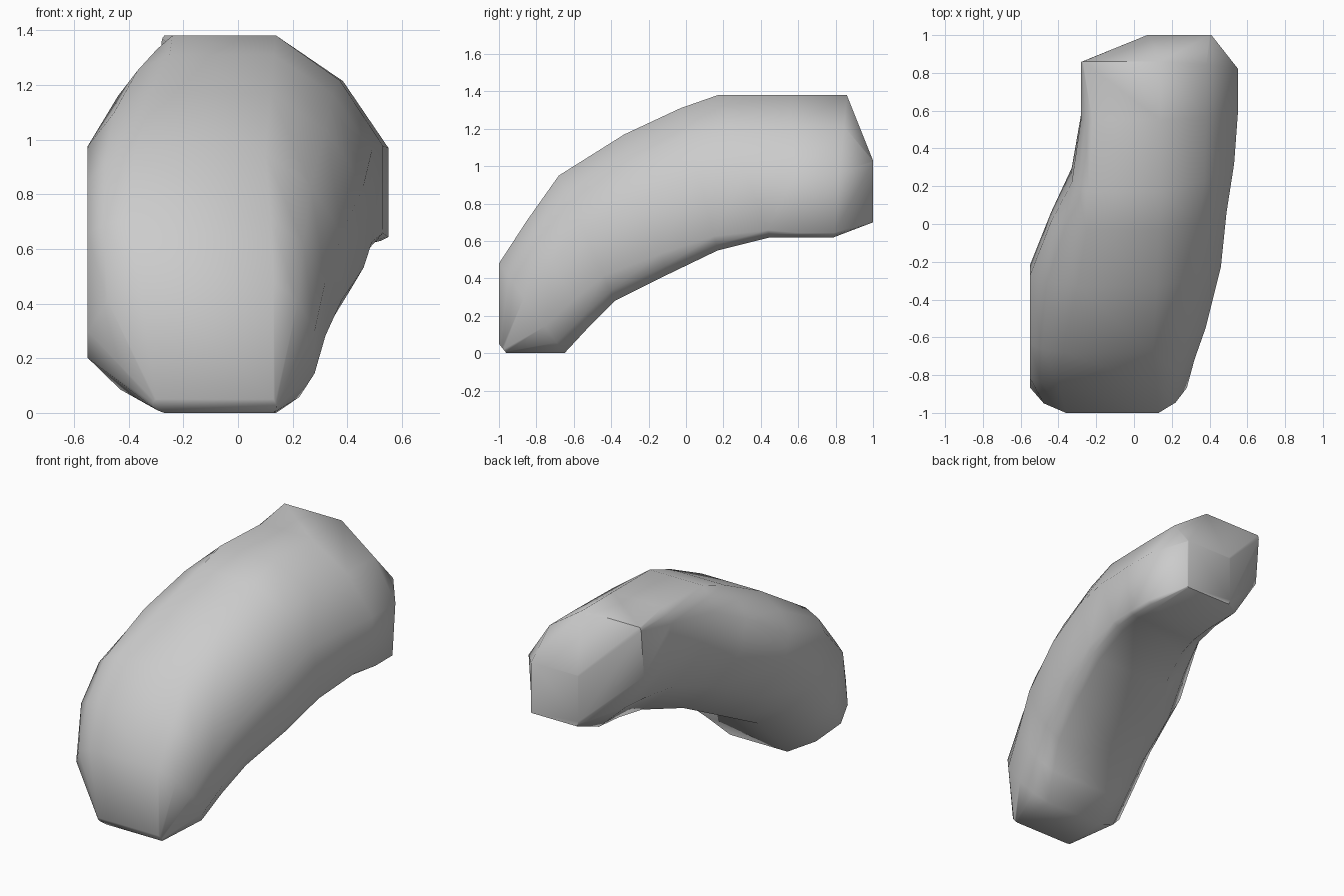
import bpy, bmesh, math
from mathutils import Vector

if "Cube" in bpy.data.objects:
    bpy.data.objects.remove(bpy.data.objects["Cube"])

# Slanted cross-sections along the curved body:
# bottom y,z | top y,z | left x, height range | right x, height range | bottom x range | top x range
SECTIONS = [
    (-.96, 0, -1, .05, -.31, .4, .7, .14, .4, .6, -.27, .13, -.3, .13),
    (-.65, 0, -1, .48, -.55, .42, .62, .28, .3, .62, -.27, .14, -.36, .13),
    (-.52, .14, -.85, .71, -.55, .4, .9, .32, .25, .6, -.26, .21, -.4, .12),
    (-.38, .28, -.68, .95, -.55, .4, .85, .38, .2, .56, -.25, .28, -.38, .1),
    (-.1, .42, -.33, 1.17, -.55, .5, .74, .46, .15, .55, -.2, .36, -.3, .12),
    (.17, .55, -.03, 1.31, -.44, .55, .8, .49, .1, .54, -.1, .42, -.25, .13),
    (.45, .62, .17, 1.38, -.33, .55, .83, .53, .05, .47, 0, .46, -.24, .14),
    (.62, .62, .55, 1.38, -.28, .55, .88, .55, .03, .46, .05, .48, -.22, .14),
    (.79, .62, .86, 1.38, -.28, .57, .97, .55, .03, .46, .07, .48, -.27, .14),
    (1, .7, 1, 1.03, .07, .1, .98, .41, .02, .98, .08, .4, .08, .4),
]


def section_points(s):
    yb, zb, yt, zt, xl, l0, l1, xr, r0, r1, b0, b1, t0, t1 = s

    def at(x, t):
        return Vector((x, yb + (yt - yb) * t, zb + (zt - zb) * t))

    # each corner: start, sharp corner, end, roundness
    corners = [
        (at(b1, 0), at(xr, 0), at(xr, r0), .2),
        (at(xr, r1), at(xr, 1), at(t1, 1), .19),
        (at(t0, 1), at(xl, 1), at(xl, l1), .24),
        (at(xl, l0), at(xl, 0), at(b0, 0), .15),
    ]
    pts = []
    for a, c, b, k in corners:
        pts += [a, ((a + b) / 2).lerp(c, k), b]
    return pts


# Curved body: loft the sections and cap both ends
bm = bmesh.new()
rings = [[bm.verts.new(p) for p in section_points(s)] for s in SECTIONS]
for a, b in zip(rings, rings[1:]):
    n = len(a)
    for i in range(n):
        j = (i + 1) % n
        bm.faces.new((a[i], a[j], b[j], b[i]))
bm.faces.new(rings[0])
bm.faces.new(rings[-1])
bmesh.ops.recalc_face_normals(bm, faces=bm.faces)

mesh = bpy.data.meshes.new("curved_body")
bm.to_mesh(mesh)
bm.free()
body = bpy.data.objects.new("curved_body", mesh)
bpy.context.collection.objects.link(body)
bpy.context.view_layer.objects.active = body
body.select_set(True)
bpy.ops.object.shade_smooth_by_angle(angle=math.radians(60))
